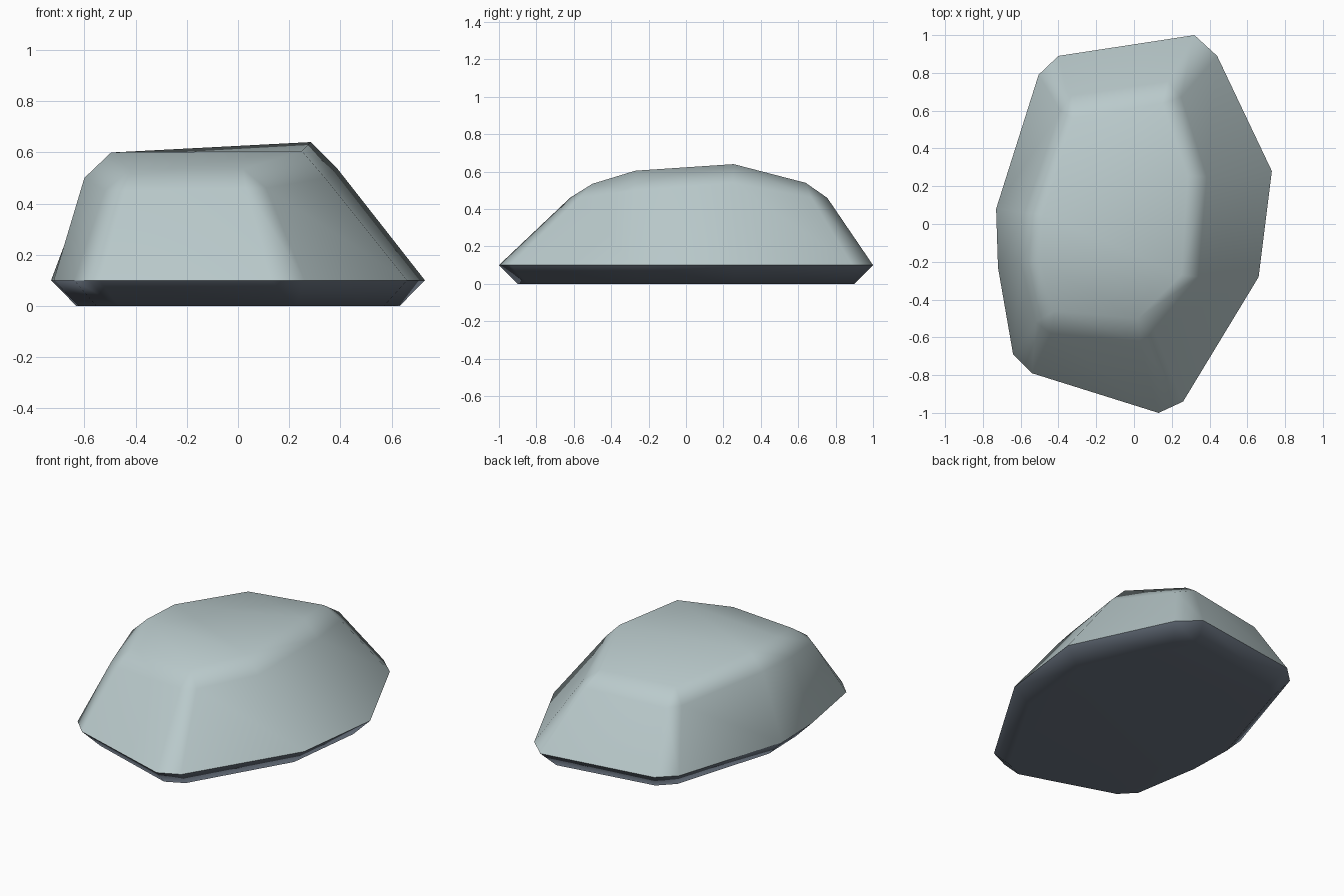
import bpy, bmesh

if "Cube" in bpy.data.objects:
    bpy.data.objects.remove(bpy.data.objects["Cube"])

def material(name, rgb):
    m = bpy.data.materials.new(name)
    m.diffuse_color = (*rgb, 1)
    m.use_nodes = True
    m.node_tree.nodes["Principled BSDF"].inputs["Base Color"].default_value = m.diffuse_color
    return m

# Widest outline at z = 0.1, corner points clockwise from back left
RIM = [(-.40, .89), (.32, 1), (.44, .89), (.73, .28), (.66, -.28), (.26, -.94),
       (.13, -1), (-.54, -.79), (-.64, -.69), (-.72, -.23), (-.73, .08), (-.505, .79)]
# Shoulder where the steep sides end
SHOULDER = [(-.33, .68, .44), (.18, .755, .46), (.25, .67, .46), (.385, .25, .54),
            (.34, -.28, .50), (.11, -.57, .46), (.03, -.62, .46), (-.44, -.58, .45),
            (-.52, -.52, .45), (-.60, -.20, .50), (-.58, .06, .50), (-.39, .60, .44)]
# Crown corners, and which crown corner each shoulder point leads to
CROWN = [(-.32, .56, .53), (.15, .64, .54), (.285, .255, .64), (.25, -.27, .605),
         (.02, -.50, .535), (-.42, -.46, .535), (-.495, -.20, .60), (-.48, .05, .60)]
LINK = [0, 1, 1, 2, 3, 4, 4, 5, 5, 6, 7, 0]

bm = bmesh.new()
base = [bm.verts.new((x * .865, y * .9, 0)) for x, y in RIM]
rim = [bm.verts.new((x, y, .1)) for x, y in RIM]
shoulder = [bm.verts.new(p) for p in SHOULDER]
crown = [bm.verts.new(p) for p in CROWN]

def bridge(lower, upper):
    n = len(lower)
    for i in range(n):
        j = (i + 1) % n
        loop = [lower[i], lower[j], upper[j], upper[i]]
        bm.faces.new(list(dict.fromkeys(loop)))   # drops repeated corners

# Underside, sides, shoulder chamfer and crown strips
bm.faces.new(base)
bridge(base, rim)
bridge(rim, shoulder)
bridge(shoulder, [crown[i] for i in LINK])
for strip in ((0, 1, 2, 7), (7, 2, 3, 6), (6, 3, 4, 5)):
    bm.faces.new([crown[i] for i in strip])
bmesh.ops.recalc_face_normals(bm, faces=bm.faces[:])

# Everything below the rim is the dark colour
for f in bm.faces:
    f.material_index = 1 if f.calc_center_median().z < .08 else 0

mesh = bpy.data.meshes.new("rock")
bm.to_mesh(mesh)
bm.free()
mesh.materials.append(material("pale stone", (.49, .59, .60)))
mesh.materials.append(material("dark slate", (.155, .187, .235)))
rock = bpy.data.objects.new("rock", mesh)
bpy.context.collection.objects.link(rock)

# Soft chamfers, crisp rim
bpy.context.view_layer.objects.active = rock
rock.select_set(True)
bpy.ops.object.shade_smooth_by_angle(angle=1.15)
wn = rock.modifiers.new("weighted normals", 'WEIGHTED_NORMAL')
wn.keep_sharp = True
